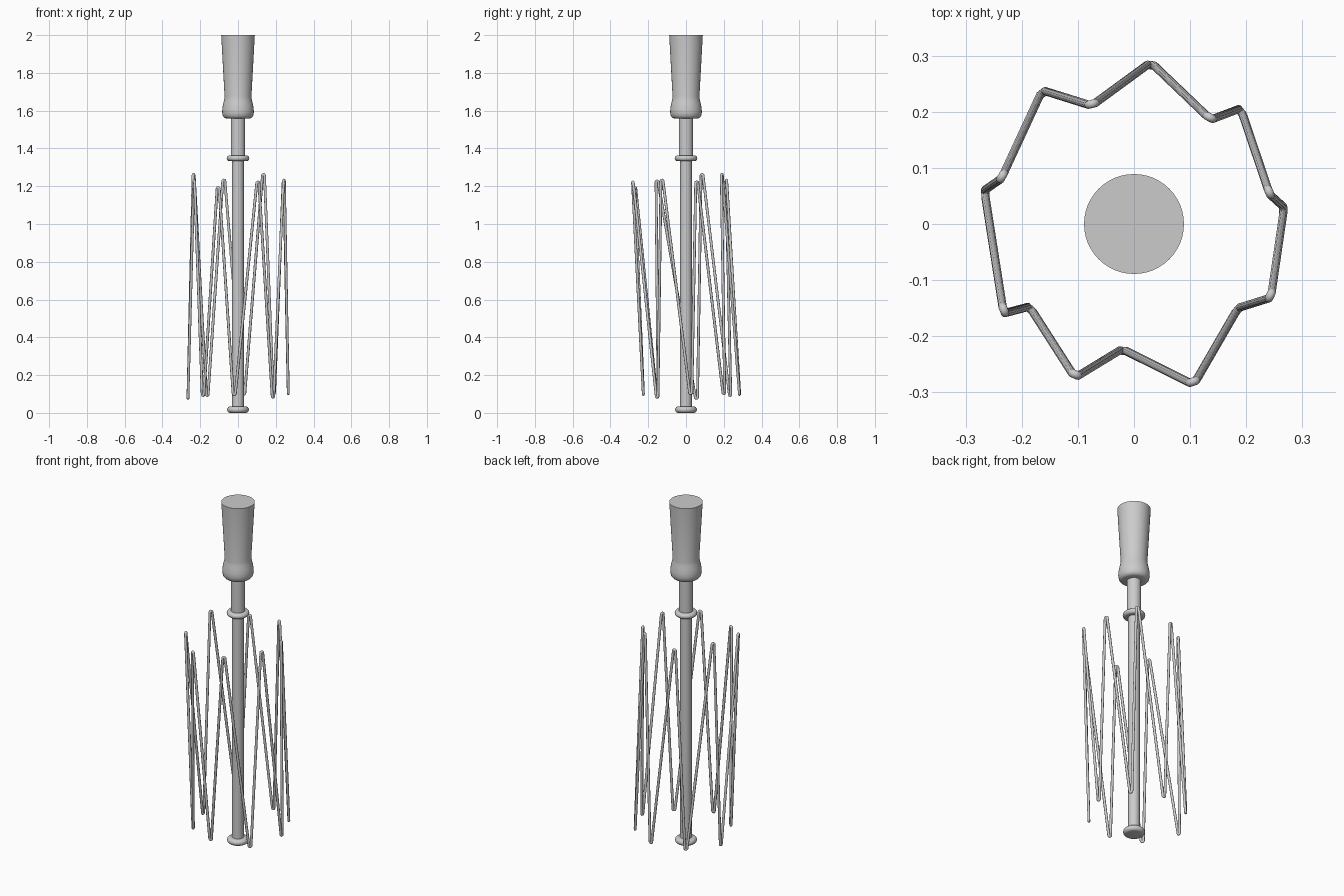
import bpy, bmesh
from math import sin, cos, pi
from mathutils import Vector

cube = bpy.data.objects.get("Cube")
if cube:
    bpy.data.objects.remove(cube, do_unlink=True)


def smooth(obj, angle):
    bpy.ops.object.select_all(action='DESELECT')
    obj.select_set(True)
    bpy.context.view_layer.objects.active = obj
    bpy.ops.object.shade_smooth_by_angle(angle=angle)


def lathe(name, profile, steps=48):
    """Spin (radius, height) points around z, from the bottom axis to the top axis."""
    bm = bmesh.new()
    verts = [bm.verts.new((r, 0, z)) for r, z in profile]
    edges = [bm.edges.new(pair) for pair in zip(verts, verts[1:])]
    bmesh.ops.spin(bm, geom=verts + edges, cent=(0, 0, 0), axis=(0, 0, 1),
                   angle=2 * pi, steps=steps, use_duplicate=False)
    bmesh.ops.remove_doubles(bm, verts=bm.verts, dist=1e-5)
    bmesh.ops.recalc_face_normals(bm, faces=bm.faces)
    mesh = bpy.data.meshes.new(name)
    bm.to_mesh(mesh)
    bm.free()
    obj = bpy.data.objects.new(name, mesh)
    bpy.context.collection.objects.link(obj)
    smooth(obj, pi / 5)
    return obj


def rounded_disc(radius, z0, z1, steps=8):
    """Profile of a disc whose rim is a half circle."""
    h = (z1 - z0) / 2
    rim = [(radius - h + h * cos(a), z0 + h + h * sin(a))
           for a in (-pi / 2 + pi * i / steps for i in range(steps + 1))]
    return [(0, z0)] + rim + [(0, z1)]


# Handle, with a swollen rounded foot and a flared flat-topped grip
lathe("handle", [(0, 1.558), (0.062, 1.558), (0.072, 1.562), (0.08, 1.572),
                 (0.084, 1.59), (0.083, 1.61), (0.079, 1.635), (0.074, 1.655),
                 (0.071, 1.675), (0.089, 2.0), (0, 2.0)])

# Two-stage shaft, collar and end stop
lathe("upper_shaft", [(0, 1.345), (0.038, 1.345), (0.038, 1.57), (0, 1.57)])
lathe("lower_shaft", [(0, 0.01), (0.031, 0.01), (0.031, 1.36), (0, 1.36)])
lathe("collar", rounded_disc(0.06, 1.333, 1.363))
lathe("end_stop", rounded_disc(0.058, 0.0, 0.034))

# Wire cage: one closed zigzag, alternating upper and lower bends
bends = [(-0.235, 0.085, 1.27), (-0.265, 0.055, 0.07), (-0.232, -0.153, 1.235),
         (-0.185, -0.152, 0.085), (-0.105, -0.268, 1.2), (-0.02, -0.226, 0.09),
         (0.105, -0.281, 1.23), (0.185, -0.153, 0.075), (0.243, -0.127, 1.24),
         (0.266, 0.025, 0.095), (0.241, 0.057, 1.23), (0.19, 0.2, 0.095),
         (0.135, 0.19, 1.27), (0.03, 0.283, 0.09), (-0.075, 0.214, 1.24),
         (-0.163, 0.233, 0.085)]
wire_radius, bend_radius = 0.0075, 0.006
path = []
for i, bend in enumerate(bends):
    before, after = Vector(bends[i - 1]), Vector(bends[(i + 1) % len(bends)])
    side = after - before
    side.z = 0
    side.normalize()
    up = Vector((0, 0, 1 if i % 2 == 0 else -1))
    centre = Vector(bend) - up * (bend_radius + wire_radius)
    for k in range(7):
        t = pi * k / 6
        path.append(centre + bend_radius * (up * sin(t) - side * cos(t)))

curve = bpy.data.curves.new("wire_cage", 'CURVE')
curve.dimensions = '3D'
curve.bevel_depth = wire_radius
curve.bevel_resolution = 3
spline = curve.splines.new('POLY')
spline.points.add(len(path) - 1)
for point, co in zip(spline.points, path):
    point.co = (*co, 1)
spline.use_cyclic_u = True
cage = bpy.data.objects.new("wire_cage", curve)
bpy.context.collection.objects.link(cage)
bpy.ops.object.select_all(action='DESELECT')
cage.select_set(True)
bpy.context.view_layer.objects.active = cage
bpy.ops.object.convert(target='MESH')
smooth(bpy.context.view_layer.objects.active, pi / 3)
